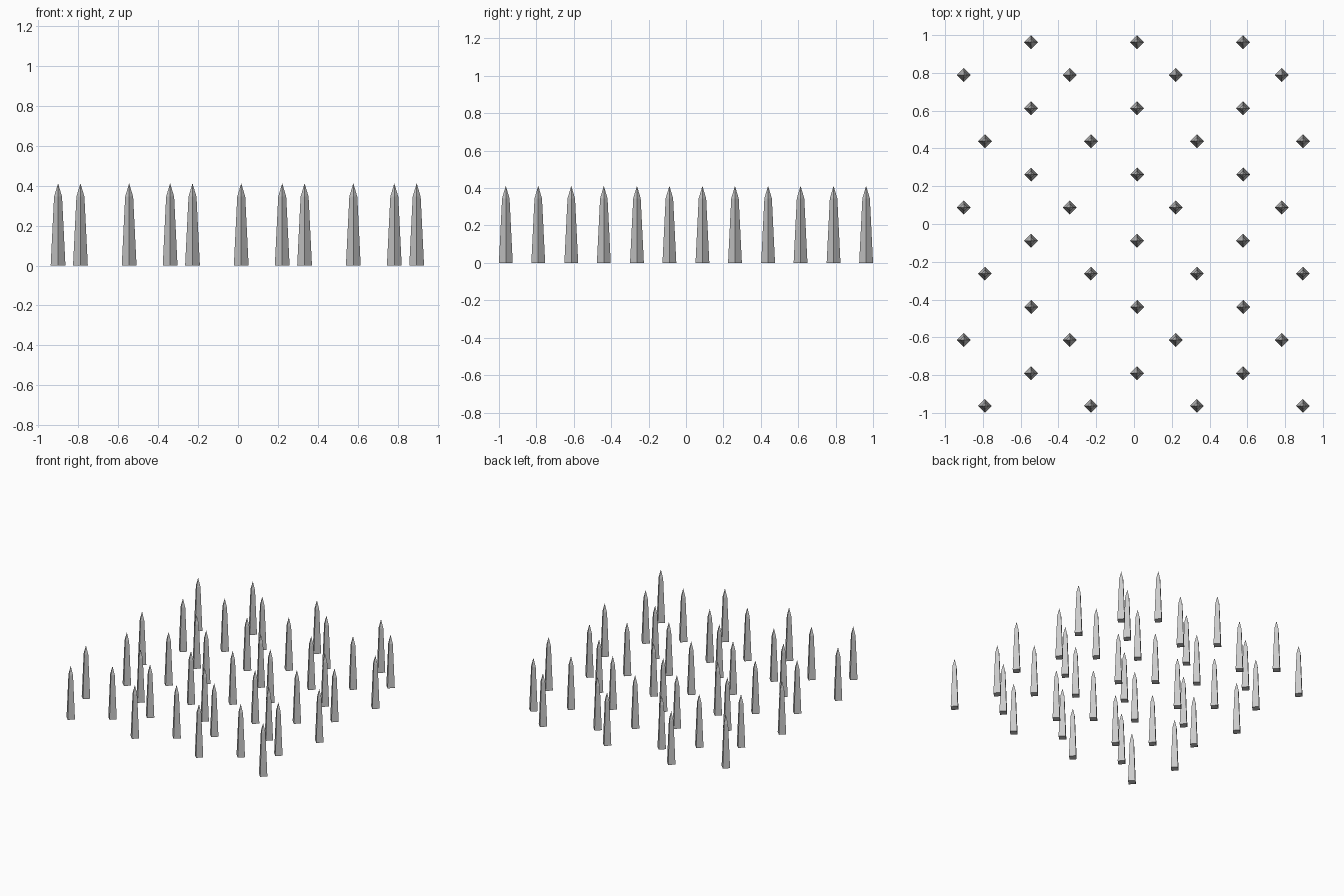
import bpy
import bmesh
from mathutils import Matrix

cube = bpy.data.objects.get("Cube")
if cube:
    bpy.data.objects.remove(cube, do_unlink=True)

# Plain grey metal
metal = bpy.data.materials.new("grey_metal")
metal.use_nodes = True
GREY = (0.6, 0.6, 0.6, 1)
metal.diffuse_color = GREY
metal.node_tree.nodes["Principled BSDF"].inputs["Base Color"].default_value = GREY

# Four-sided spike: slim taper, then a sharper point
PROFILE = [(0.037, 0.0), (0.02, 0.345)]
TIP = 0.412


def spike_mesh():
    bm = bmesh.new()
    rings = []
    for r, z in PROFILE:
        rings.append([bm.verts.new(p) for p in ((r, 0, z), (0, r, z), (-r, 0, z), (0, -r, z))])
    tip = bm.verts.new((0, 0, TIP))
    bm.faces.new(rings[0][::-1])
    for i in range(4):
        j = (i + 1) % 4
        for low, high in zip(rings, rings[1:]):
            bm.faces.new((low[i], low[j], high[j], high[i]))
        bm.faces.new((rings[-1][i], rings[-1][j], tip))
    bmesh.ops.recalc_face_normals(bm, faces=bm.faces)
    mesh = bpy.data.meshes.new("spike")
    bm.to_mesh(mesh)
    bm.free()
    mesh.materials.append(metal)
    return mesh


# Staggered field: (first x, columns, first y, rows, row step)
STEP_X = 0.5612
STEP_Y = 0.3506
FIELDS = {
    "middle_spike": (-0.545, 3, 0.963, 6, STEP_Y),
    "left_spike": (-0.789, 4, 0.439, 3, 2 * STEP_Y),
    "right_spike": (-0.901, 4, 0.789, 3, 2 * STEP_Y),
}
mesh = spike_mesh()
for name, (x0, columns, y0, rows, step) in FIELDS.items():
    for row in range(rows):
        for col in range(columns):
            spike = bpy.data.objects.new(f"{name}_{row + 1}_{col + 1}", mesh)
            spike.matrix_world = Matrix.Translation((x0 + col * STEP_X, y0 - row * step, 0))
            bpy.context.scene.collection.objects.link(spike)
